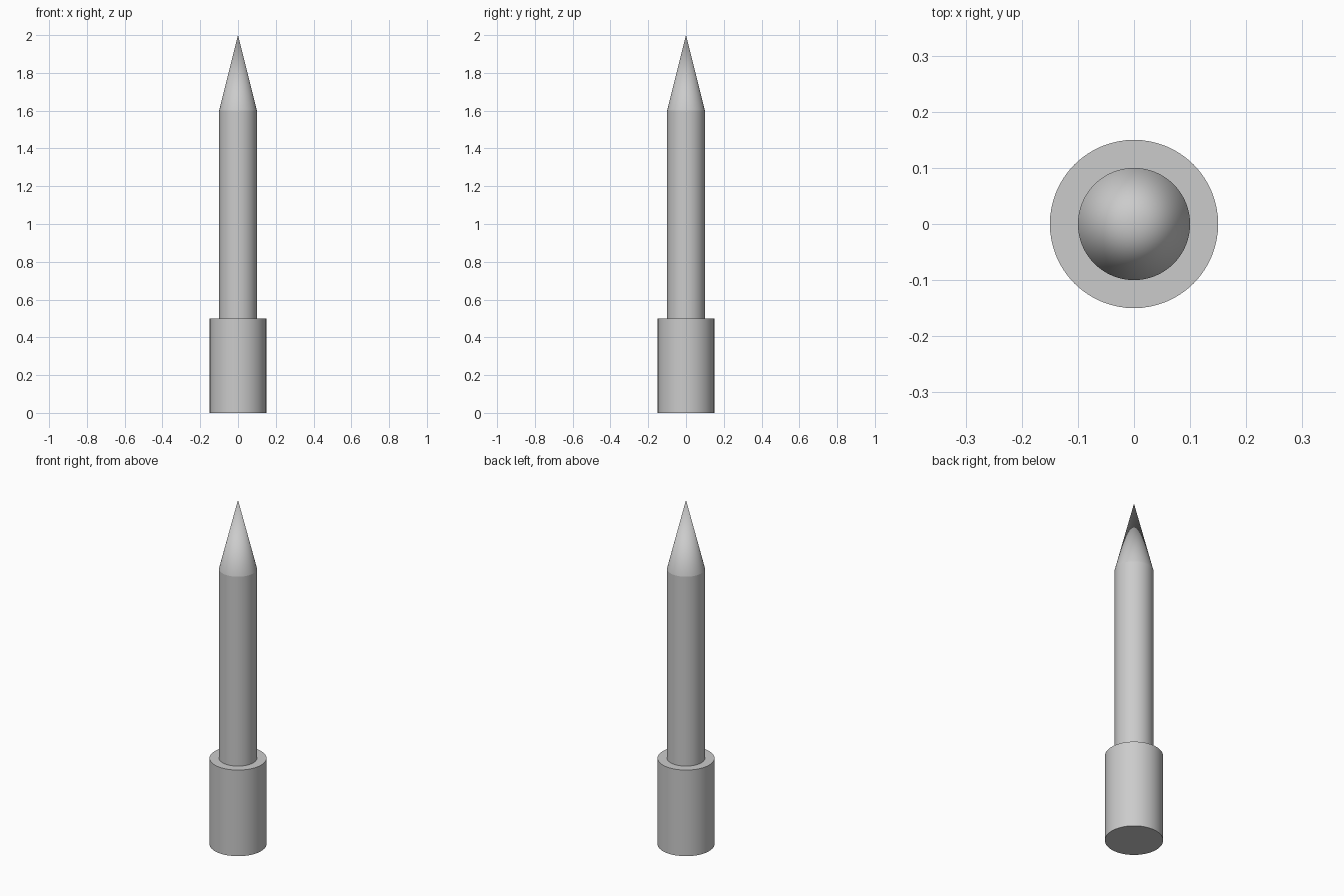
import bpy
import math

cube = bpy.data.objects.get("Cube")
if cube:
    bpy.data.objects.remove(cube, do_unlink=True)

SIDES = 64

# One plain grey for the whole model
grey = bpy.data.materials.new("plain_grey")
grey.use_nodes = True
colour = (0.6, 0.6, 0.6, 1)
grey.diffuse_color = colour
grey.node_tree.nodes["Principled BSDF"].inputs["Base Color"].default_value = colour


def round_part(name, r_bottom, r_top, z_bottom, z_top, cap="NGON"):
    """Upright cylinder or cone between two heights."""
    bpy.ops.mesh.primitive_cone_add(
        vertices=SIDES, radius1=r_bottom, radius2=r_top,
        depth=z_top - z_bottom, end_fill_type=cap,
        location=(0, 0, (z_bottom + z_top) / 2))
    part = bpy.context.object
    part.name = name
    part.data.materials.append(grey)
    bpy.ops.object.shade_smooth_by_angle(angle=math.radians(30))
    return part


# Thick handle at the foot
round_part("handle", 0.15, 0.15, 0, 0.5)

# Slim shaft standing on the handle
round_part("shaft", 0.1, 0.1, 0.5, 1.6, cap="NOTHING")

# Pointed tip
round_part("tip", 0.1, 0, 1.6, 2.0, cap="NOTHING")
